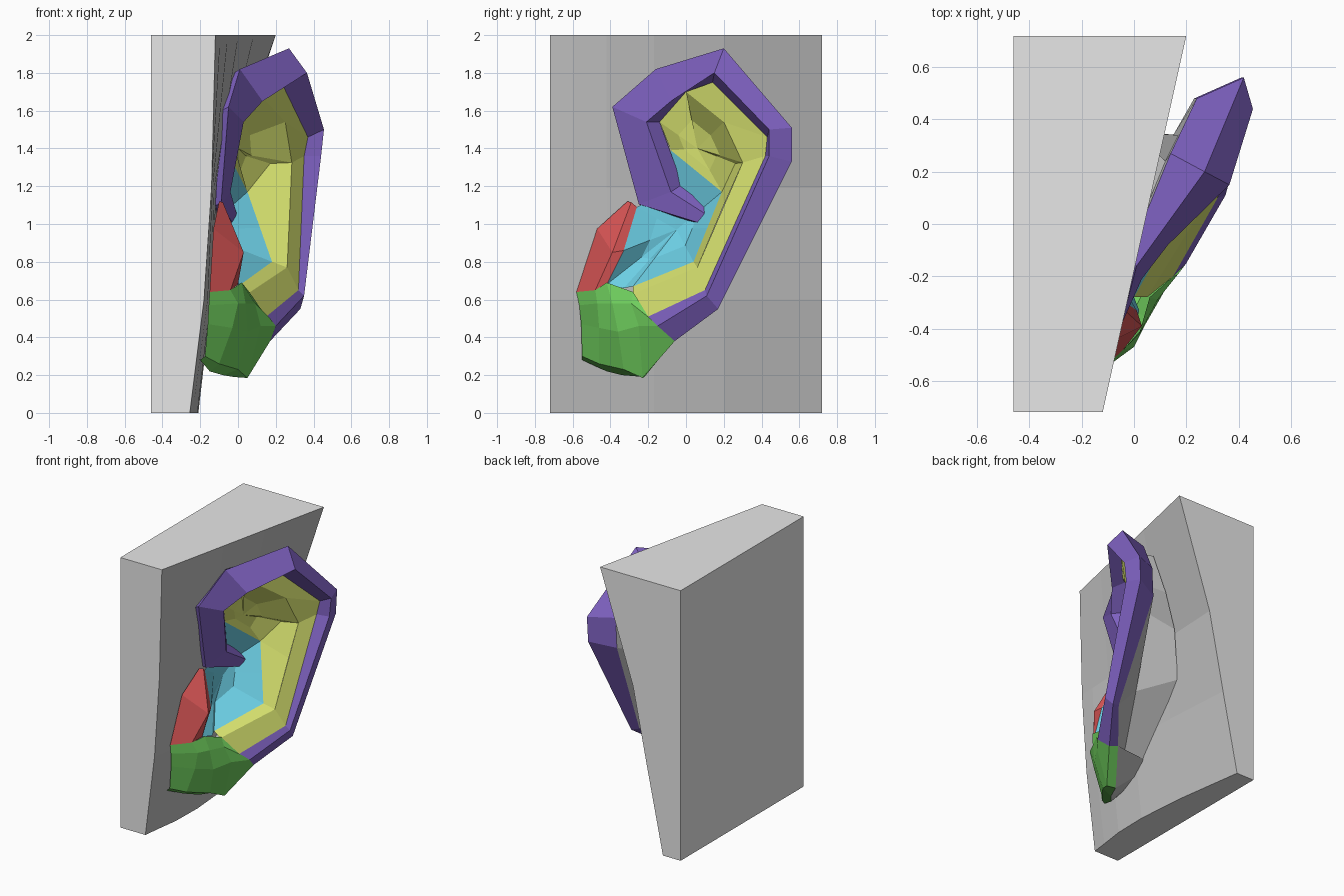
import bpy, bmesh
from mathutils import Vector


def material(name, rgb):
    m = bpy.data.materials.new(name)
    m.diffuse_color = (*rgb, 1)
    return m


GREY = material("grey", (0.52, 0.52, 0.52))
LIGHT = material("light_grey", (0.82, 0.82, 0.82))
PURPLE = material("purple", (0.21, 0.12, 0.53))
YELLOW = material("yellow", (0.68, 0.76, 0.16))
CYAN = material("cyan", (0.15, 0.62, 0.78))
GREEN = material("green", (0.16, 0.62, 0.11))
RED = material("red", (0.68, 0.09, 0.09))


def finish(name, bm, *mats):
    bmesh.ops.remove_doubles(bm, verts=bm.verts, dist=0.001)
    bmesh.ops.recalc_face_normals(bm, faces=bm.faces)
    me = bpy.data.meshes.new(name)
    for m in mats:
        me.materials.append(m)
    if len(mats) > 1:  # second colour on the flat cut faces
        for f in bm.faces:
            f.material_index = int(f.normal.x < 0.5)
    bm.to_mesh(me)
    bm.free()
    ob = bpy.data.objects.new(name, me)
    bpy.context.collection.objects.link(ob)


def loft(name, rings, *mats, closed=False, caps=False):
    """Skin neighbouring rings of points with quads."""
    bm = bmesh.new()
    rows = [[bm.verts.new(p) for p in r] for r in rings]
    n = len(rows[0])
    for a, b in zip(rows, rows[1:]):
        for i in range(n if closed else n - 1):
            j = (i + 1) % n
            bm.faces.new((a[i], a[j], b[j], b[i]))
    if caps:
        bm.faces.new(rows[0])
        bm.faces.new(rows[-1])
    finish(name, bm, *mats)


def bowl(name, rim, centre, floor, mat):
    """Steep wall from a rim to a flatter floor that closes at the centre."""
    c = Vector(centre)
    mid = [Vector(p).lerp(c, 0.5) for p in rim]
    for m in mid:
        m.x += (c.x - m.x) * floor
    bm = bmesh.new()
    a = [bm.verts.new(p) for p in rim]
    b = [bm.verts.new(p) for p in mid]
    v = bm.verts.new(c)
    for i in range(len(a)):
        j = (i + 1) % len(a)
        bm.faces.new((a[i], a[j], b[j], b[i]))
        bm.faces.new((b[i], b[j], v))
    finish(name, bm, mat)


# Head slab: straight back and sides, curved slanting ear side
ys = [-0.72, -0.6, -0.42, -0.17, 0.2, 0.72]
levels = {
    0.0: [-0.255, -0.24, -0.215, -0.21, -0.24, -0.315],
    0.6: [-0.18, -0.16, -0.145, -0.14, -0.155, -0.19],
    1.19: [-0.14 + 0.0486 * (y + 0.72) for y in ys],
    2.0: [0.04 + 0.222 * y for y in ys],
}
loft("head_slab",
     [[(x, y, z) for x, y in zip(xs, ys)] + [(-0.46, 0.72, z), (-0.46, -0.72, z)]
      for z, xs in levels.items()], GREY, LIGHT, closed=True, caps=True)

# Outer rim stations: crus tip, crus, front, upper front, top, back, back, lower back, lobe
outer = [(-.02, .12, .99), (-.09, -.25, 1.105), (-.05, -.39, 1.62), (.01, -.16, 1.82), (.27, .2, 1.93),
         (.42, .56, 1.51), (.41, .56, 1.33), (.33, .17, .55), (.17, -.06, .38)]
ridge = [(.0, .14, 1.03), (-.04, -.08, 1.17), (.03, -.21, 1.54), (.13, -.08, 1.65), (.365, .15, 1.8),
         (.455, .44, 1.5), (.44, .44, 1.36), (.35, .11, .62), (.2, -.15, .46)]
inner = [(-.04, .16, 1.06), (-.08, -.02, 1.21), (-.02, -.14, 1.54), (.05, .0, 1.70), (.23, .14, 1.75),
         (.37, .43, 1.46), (.35, .42, 1.36), (.32, .1, .65), (.15, -.2, .51)]
back = [(-.1, .1, .98), (-.12, -.24, 1.1), (-.09, -.38, 1.6), (-.02, -.12, 1.8), (.14, .27, 1.82),
        (.24, .48, 1.52), (.23, .48, 1.3), (.27, .16, .57), (.1, -.05, .4)]
loft("outer_rim", [inner, ridge, outer, back], PURPLE)

# Back of the ear: undercut behind the rim, then out to the slab
under = [(-.09, -.3, 1.6), (-.02, -.1, 1.78), (.12, .24, 1.78), (.17, .34, 1.47),
         (.15, .34, 1.25), (.1, .14, .75), (.0, -.1, .42)]
base = [(-.1, -.15, 1.6), (.0, -.05, 1.76), (.07, .29, 1.76), (.01, .35, 1.47),
        (-.06, .36, 1.2), (-.13, .31, .85), (-.18, -.1, .42)]
loft("ear_back", [back[2:], under, base], GREY)

# Inner fold: sloping band inside the rim, then the wall down to the bowl
crest = [(.1, .0, 1.70), (.25, .2, 1.54), (.285, .3, 1.325), (.26, .06, .77), (.05, -.28, .63)]
foot = [(.17, .26, 1.32), (.05, .19, 1.17), (.18, .04, .8), (.0, -.28, .67)]
loft("inner_fold", [inner[4:], crest], YELLOW)
loft("inner_fold_wall", [crest[2:3] + [(.275, .2, 1.1)] + crest[3:], foot], YELLOW)
bowl("upper_hollow", [inner[2], inner[3], crest[0], crest[1], crest[2], foot[0], foot[1], (-.06, -.08, 1.39)],
     (.0, .06, 1.40), 0.5, YELLOW)

# Ear bowl, passing under the crus
bowl("ear_bowl",
     [(-.06, -.08, 1.39), foot[1], (.12, .115, .98), foot[2], foot[3], (.02, -.33, .66), (-.0, -.42, .68),
      (.01, -.33, .86), (-.09, -.26, 1.09), (-.09, -.2, 1.12), (-.09, -.1, 1.2)],
     (-.09, -.05, .97), 0.6, CYAN)

# Small flap in front of the bowl
loft("front_flap", [
    [(-.1, -.31, 1.12), (-.13, -.47, .975), (-.15, -.58, .64)],
    [(-.08, -.29, 1.115), (.03, -.39, .85), (-.04, -.48, .65)],
    [(-.09, -.26, 1.09), (.01, -.33, .86), (.0, -.42, .68)]], RED)

# Lobe: top edge, upper slope, bulge, lower edge, back edge
lobe_back = [(-.2, -.55, .28), (-.15, -.42, .22), (-.08, -.34, .2), (-.02, -.22, .19), back[-1]]
loft("ear_lobe", [
    [(-.15, -.58, .64), (-.04, -.48, .65), (.02, -.42, .69), (.06, -.28, .64), inner[-1]],
    [(-.155, -.565, .57), (.0, -.47, .58), (.04, -.39, .58), (.09, -.29, .58), (.17, -.19, .5)],
    [(-.16, -.555, .47), (-.03, -.46, .45), (.05, -.36, .43), (.12, -.25, .46), ridge[-1]],
    [(-.175, -.55, .3), (-.1, -.46, .26), (.0, -.33, .23), (.05, -.23, .185), outer[-1]],
    lobe_back], GREEN)

# Grey web joining the lobe to the slab
loft("lobe_web", [lobe_back,
     [(-.22, -.5, .3), (-.2, -.4, .28), (-.2, -.3, .3), (-.2, -.2, .35), base[-1]]], GREY)
